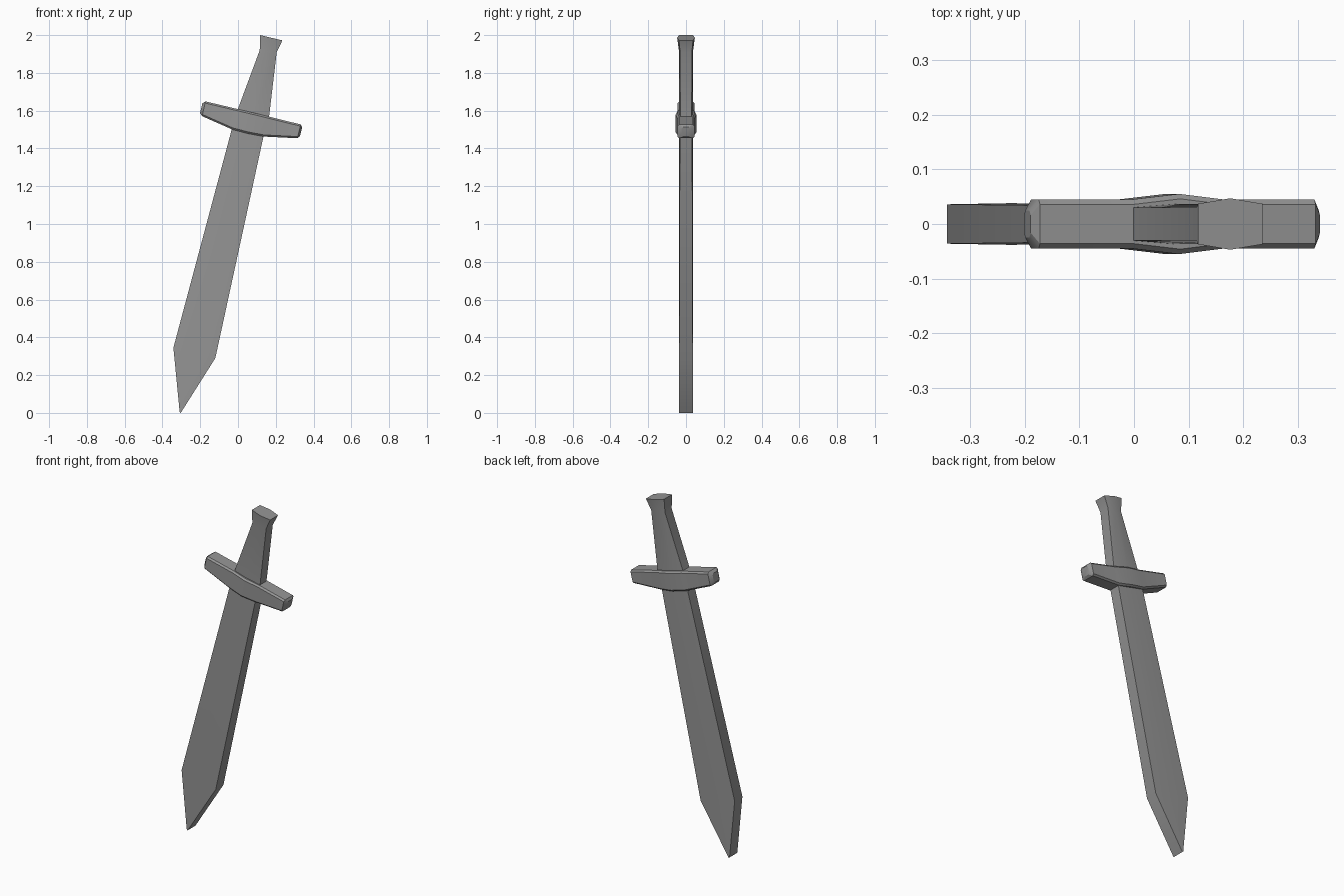
import bpy
import bmesh
import math
from mathutils import Vector

cube = bpy.data.objects.get("Cube")
if cube:
    bpy.data.objects.remove(cube, do_unlink=True)

# One plain grey for the whole sword
grey = bpy.data.materials.new("stone_grey")
grey.use_nodes = True
colour = (0.3, 0.3, 0.3, 1)
grey.diffuse_color = colour
grey.node_tree.nodes["Principled BSDF"].inputs["Base Color"].default_value = colour


def loft(name, rings):
    """Skin a row of equal-sided rings, cap both ends and shade by angle."""
    bm = bmesh.new()
    loops = [[bm.verts.new(p) for p in ring] for ring in rings]
    n = len(loops[0])
    for a, b in zip(loops, loops[1:]):
        for i in range(n):
            j = (i + 1) % n
            bm.faces.new((a[i], a[j], b[j], b[i]))
    bm.faces.new(loops[0])
    bm.faces.new(loops[-1])
    bmesh.ops.remove_doubles(bm, verts=bm.verts, dist=0.0001)
    bmesh.ops.recalc_face_normals(bm, faces=bm.faces)
    mesh = bpy.data.meshes.new(name)
    bm.to_mesh(mesh)
    bm.free()
    mesh.materials.append(grey)
    obj = bpy.data.objects.new(name, mesh)
    bpy.context.collection.objects.link(obj)
    bpy.ops.object.select_all(action='DESELECT')
    obj.select_set(True)
    bpy.context.view_layer.objects.active = obj
    bpy.ops.object.shade_smooth_by_angle(angle=math.radians(25))
    return obj


def ridge_ring(left, right, edge, ridge):
    """Six-sided section: flat sides with a low ridge along the middle."""
    l, r = (Vector((p[0], 0, p[1])) for p in (left, right))
    m = (l + r) / 2
    y = Vector((0, 1, 0))
    return [l - y * edge, m - y * ridge, r - y * edge,
            r + y * edge, m + y * ridge, l + y * edge]


def guard_ring(top, bottom, depth, bevel=0.009):
    """Chamfered rectangular section of the crossguard."""
    t, b = (Vector((p[0], 0, p[1])) for p in (top, bottom))
    step = (t - b).normalized() * bevel
    y = Vector((0, 1, 0))
    inner = depth - bevel
    return [t - y * inner, t - step - y * depth,
            b + step - y * depth, b - y * inner,
            b + y * inner, b + step + y * depth,
            t - step + y * depth, t + y * inner]


# Blade, widening towards the shoulders, then a slanted point
loft("blade", [
    ridge_ring((-0.02, 1.55), (0.145, 1.51), 0.032, 0.037),
    ridge_ring((-0.342, 0.345), (-0.12, 0.29), 0.036, 0.038),
    ridge_ring((-0.309, 0.006), (-0.303, 0.0), 0.036, 0.036),
])

# Grip with flared pommel
loft("grip", [
    ridge_ring((-0.015, 1.57), (0.16, 1.53), 0.030, 0.037),
    ridge_ring((0.115, 1.92), (0.205, 1.91), 0.031, 0.037),
    ridge_ring((0.117, 2.0), (0.235, 1.972), 0.037, 0.047),
])

# Crossguard: flat along the top, tapered below, swelling at the middle
loft("crossguard", [
    guard_ring((-0.189, 1.638), (-0.201, 1.588), 0.025),
    guard_ring((-0.172, 1.649), (-0.190, 1.571), 0.045),
    guard_ring((0.0, 1.608), (-0.03, 1.5), 0.045),
    guard_ring((0.085, 1.588), (0.055, 1.478), 0.055),
    guard_ring((0.165, 1.568), (0.135, 1.463), 0.045),
    guard_ring((0.332, 1.527), (0.314, 1.454), 0.045),
    guard_ring((0.340, 1.513), (0.328, 1.465), 0.025),
])
